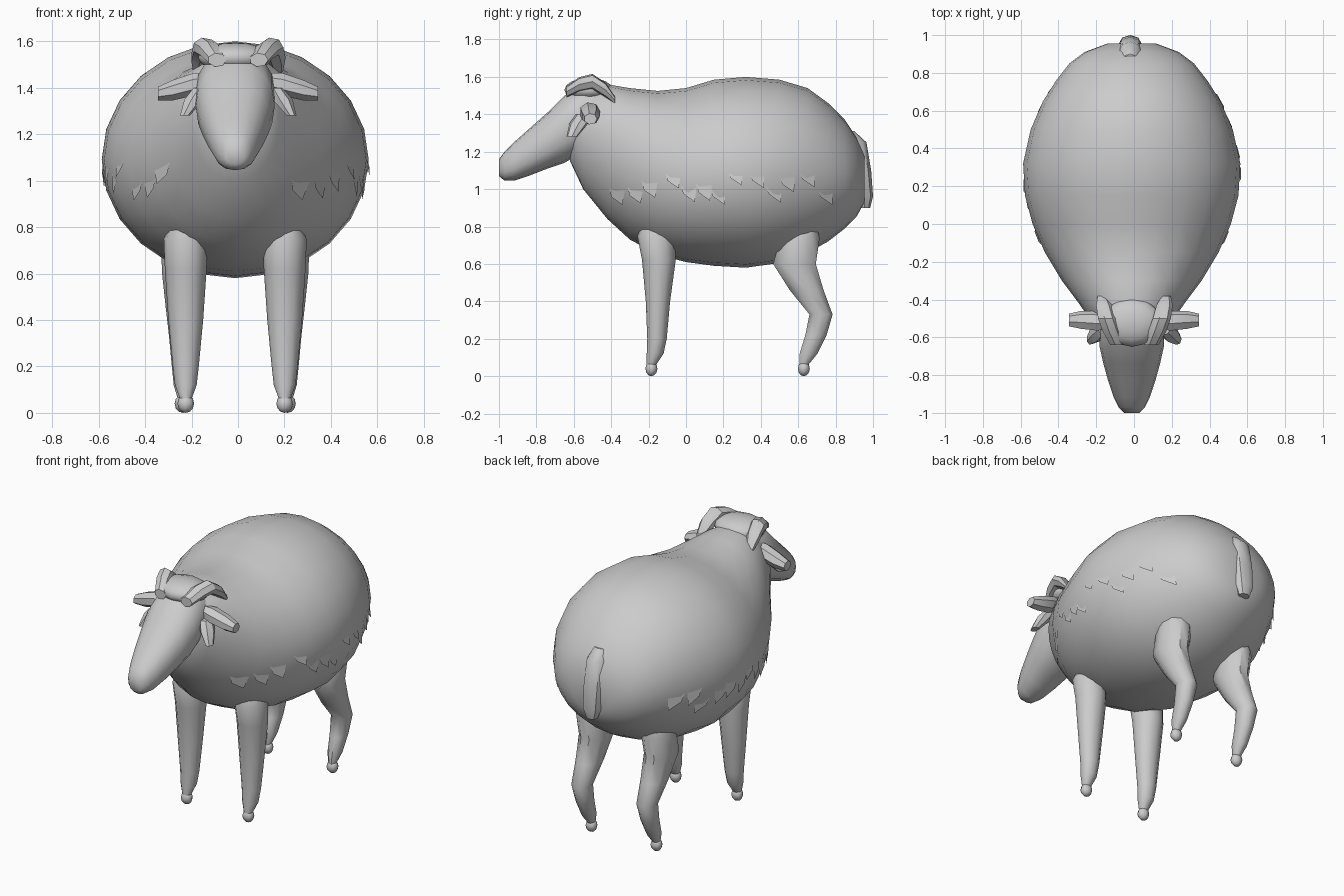
import bpy, bmesh, random
from math import sin, cos, tau, radians, copysign
from mathutils import Vector

if "Cube" in bpy.data.objects:
    bpy.data.objects.remove(bpy.data.objects["Cube"])

random.seed(4)
CX = -.012  # the animal stands slightly off centre


def finish(name, bm, angle=40):
    bmesh.ops.recalc_face_normals(bm, faces=bm.faces)
    me = bpy.data.meshes.new(name)
    bm.to_mesh(me)
    bm.free()
    ob = bpy.data.objects.new(name, me)
    bpy.context.collection.objects.link(ob)
    bpy.ops.object.select_all(action='DESELECT')
    ob.select_set(True)
    bpy.context.view_layer.objects.active = ob
    bpy.ops.object.shade_smooth_by_angle(angle=radians(angle))
    return ob


def loft(name, rings, u, v, n=12, angle=40, square=1.0):
    """Skin rounded rings (centre, radius_u, radius_v) lying in the plane of u and v."""
    u, v = Vector(u), Vector(v)
    bend = lambda t: copysign(abs(t) ** square, t)
    bm = bmesh.new()
    loops = []
    for c, ru, rv in rings:
        loops.append([bm.verts.new(Vector(c) + u * ru * bend(cos(tau * i / n)) + v * rv * bend(sin(tau * i / n)))
                      for i in range(n)])
    for a, b in zip(loops, loops[1:]):
        for i in range(n):
            j = (i + 1) % n
            bm.faces.new((a[i], a[j], b[j], b[i]))
    bm.faces.new(loops[0])
    bm.faces.new(loops[-1])
    return finish(name, bm, angle)


def profile_rings(rows):
    """Rows of (y, half width, bottom z, top z) to rings across the body."""
    return [((CX, y, (lo + hi) / 2), w, (hi - lo) / 2) for y, w, lo, hi in rows]


def ball(name, loc, size, seg=12, rows=8):
    bm = bmesh.new()
    bmesh.ops.create_uvsphere(bm, u_segments=seg, v_segments=rows, radius=1)
    for vert in bm.verts:
        vert.co = Vector([c * s + l for c, s, l in zip(vert.co, size, loc)])
    return finish(name, bm, 60)


X, Y, Z = (1, 0, 0), (0, 1, 0), (0, 0, 1)

# Woolly body with neck
body = loft("body", profile_rings([
    (-0.62, .13, 1.15, 1.46), (-0.55, .19, 1.00, 1.54), (-0.42, .28, .84, 1.56),
    (-0.30, .37, .73, 1.54), (-0.15, .46, .65, 1.525), (0.0, .525, .61, 1.54),
    (0.15, .565, .59, 1.585), (0.32, .575, .58, 1.60), (0.50, .535, .605, 1.585),
    (0.65, .47, .66, 1.54), (0.76, .40, .72, 1.46), (0.85, .33, .79, 1.37),
    (0.91, .25, .85, 1.28), (0.955, .13, .93, 1.18)]), X, Z, 24, 60)

# Head and snout
loft("head", profile_rings([
    (-1.0, .04, 1.07, 1.16), (-0.97, .07, 1.045, 1.20), (-0.92, .095, 1.045, 1.25),
    (-0.83, .125, 1.075, 1.33), (-0.74, .15, 1.11, 1.41), (-0.65, .17, 1.14, 1.50),
    (-0.55, .17, 1.20, 1.56), (-0.42, .14, 1.22, 1.56)]), X, Z, 16, 60, .88)
ball("forehead_wool", (CX, -.52, 1.53), (.16, .13, .065))

# Tail
loft("tail", [((-.02, .87, 1.31), .04, .03), ((-.02, .91, 1.25), .06, .055),
              ((-.02, .935, 1.10), .065, .055), ((-.02, .955, .96), .06, .045),
              ((-.02, .955, .90), .035, .03)], X, Y, 8)

for s, side in ((1, "left"), (-1, "right")):
    # Front leg
    x = CX + .213 * s
    loft("front_leg_" + side, [
        ((x, -.16, .82), .06, .07), ((x, -.16, .75), .095, .10), ((x, -.145, .62), .09, .09),
        ((x, -.15, .40), .075, .065), ((x, -.155, .20), .056, .052),
        ((x, -.165, .12), .047, .045), ((x, -.185, .06), .025, .025)], X, Y, 12, 50)
    ball("front_hoof_" + side, (x, -.185, .04), (.036, .032, .04), 8, 6)

    # Bent hind leg
    x = CX + .225 * s
    loft("hind_leg_" + side, [
        ((x, .62, .84), .06, .07), ((x, .61, .74), .095, .11), ((x, .58, .60), .09, .12),
        ((x, .645, .46), .075, .095), ((x, .722, .33), .06, .065), ((x, .695, .22), .05, .06),
        ((x, .655, .12), .04, .05), ((x, .63, .06), .022, .025)], X, Y, 10)
    ball("hind_hoof_" + side, (x, .63, .04), (.036, .032, .04), 8, 6)

    # Broad ear sticking out sideways
    loft("ear_" + side, [
        ((.12 * s, -.52, 1.43), .03, .035), ((.19 * s, -.515, 1.415), .055, .05),
        ((.28 * s, -.51, 1.39), .05, .045), ((.345 * s, -.51, 1.375), .035, .03)], Y, Z, 7, 30)

    # Horn rising from the brow and dropping back
    loft("horn_" + side, [
        ((.09 * s, -.64, 1.52), .04, .03), ((.12 * s, -.57, 1.56), .05, .04),
        ((.145 * s, -.50, 1.575), .05, .042), ((.16 * s, -.43, 1.53), .045, .04),
        ((.17 * s, -.38, 1.475), .025, .02)], X, Z, 7, 30)

    # Horn tip curling forward beneath the ear
    loft("horn_tip_" + side, [
        ((.16 * s, -.54, 1.40), .035, .05), ((.19 * s, -.575, 1.35), .045, .05),
        ((.23 * s, -.61, 1.28), .022, .03)], X, Y, 7, 30)

    # Ragged locks of wool around the fleece hem
    bm = bmesh.new()
    for i in range(13):
        y = -.36 + i * .09 + random.uniform(-.02, .02)
        z = 1.03 + random.uniform(-.06, .06)
        pts = []
        for dy, dz, lift in ((-.05, .05, -.005), (.05, .06, -.005), (.04, -.06, .015), (-.02, -.02, .012)):
            hit, loc, nor, _ = body.ray_cast(Vector((2 * s, y + dy, z + dz)), Vector((-s, 0, 0)))
            if hit:
                pts.append(bm.verts.new(loc + nor * lift))
        if len(pts) == 4:
            bm.faces.new(pts)
    finish("wool_locks_" + side, bm, 20)
